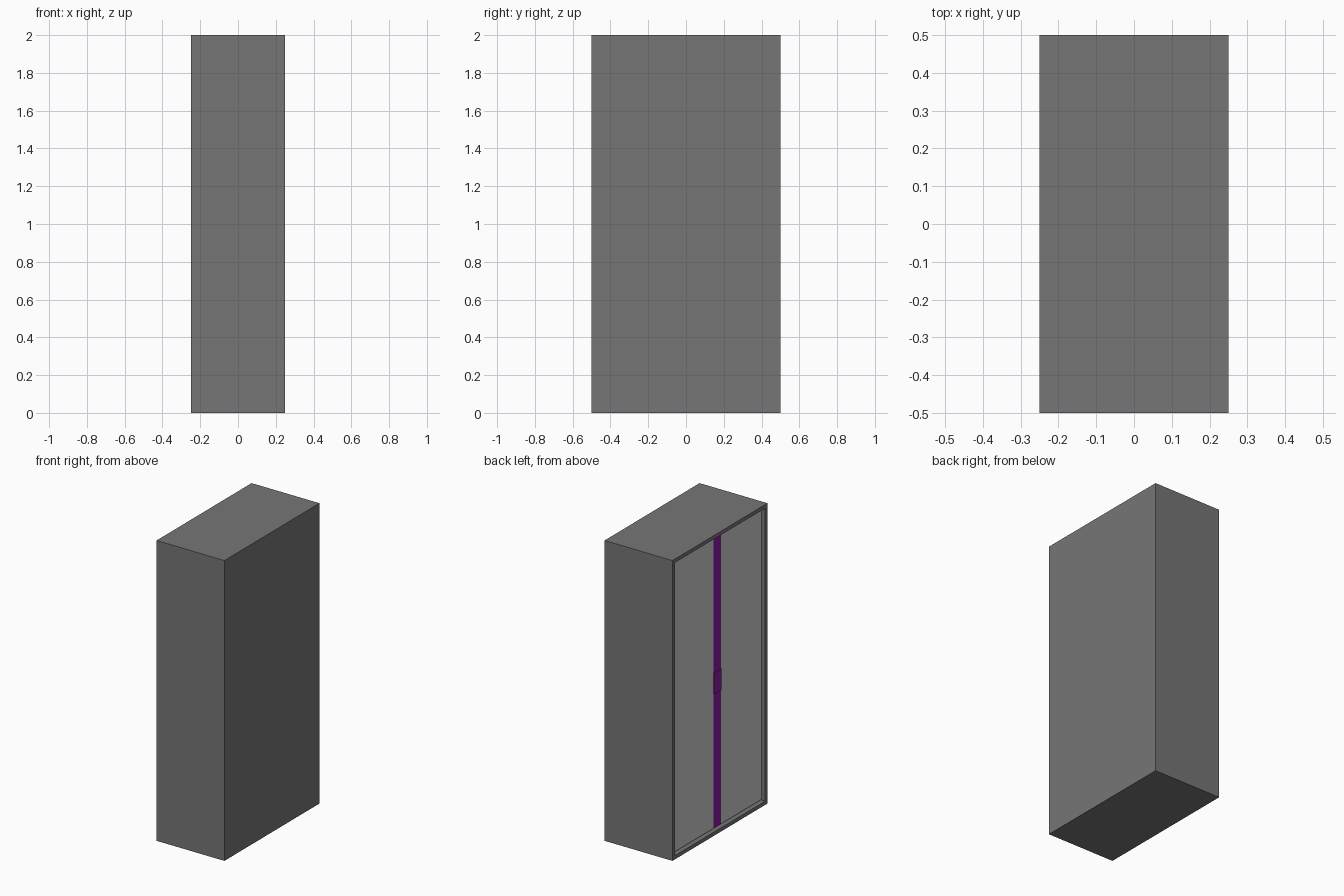
import bpy, bmesh

if "Cube" in bpy.data.objects:
    bpy.data.objects.remove(bpy.data.objects["Cube"])

W, D, H = 0.5, 1.0, 2.0      # x, y, z size; doors are on the -x side
T, RECESS = 0.035, 0.02      # frame thickness, door set-back
STRIP = 0.08


def material(name, rgb):
    m = bpy.data.materials.new(name)
    m.diffuse_color = (*rgb, 1)
    m.use_nodes = True
    m.node_tree.nodes["Principled BSDF"].inputs["Base Color"].default_value = m.diffuse_color
    return m


def box(name, lo, hi, mat):
    bm = bmesh.new()
    bmesh.ops.create_cube(bm, size=1)
    for v in bm.verts:
        v.co = [hi[i] if v.co[i] > 0 else lo[i] for i in range(3)]
    me = bpy.data.meshes.new(name)
    bm.to_mesh(me)
    bm.free()
    me.materials.append(mat)
    ob = bpy.data.objects.new(name, me)
    bpy.context.collection.objects.link(ob)
    return ob


dark = material("dark_grey", (0.18, 0.18, 0.18))
light = material("light_grey", (0.70, 0.67, 0.68))
purple = material("purple", (0.25, 0.01, 0.37))

# Cabinet body: a box whose -x face is inset and pushed in
body = box("cabinet_body", (-W / 2, -D / 2, 0), (W / 2, D / 2, H), dark)
bm = bmesh.new()
bm.from_mesh(body.data)
bm.normal_update()
front = min(bm.faces, key=lambda f: f.calc_center_median().x)
bmesh.ops.inset_region(bm, faces=[front], thickness=T)
ext = bmesh.ops.extrude_discrete_faces(bm, faces=[front])
for v in ext["faces"][0].verts:
    v.co.x += RECESS + 0.02
bm.to_mesh(body.data)
bm.free()

# Two door panels either side of the centre strip
x0 = -W / 2 + RECESS
for side, name in ((1, "left_door"), (-1, "right_door")):
    a, b = sorted((side * STRIP / 2, side * (D / 2 - T)))
    box(name, (x0, a, T), (x0 + 0.02, b, H - T), light)

# Purple centre strip and handle plate
box("centre_strip", (x0, -STRIP / 2, T), (x0 + 0.02, STRIP / 2, H - T), purple)
box("handle", (x0 - 0.005, -STRIP / 2, 0.93), (x0, STRIP / 2, 1.07), purple)
